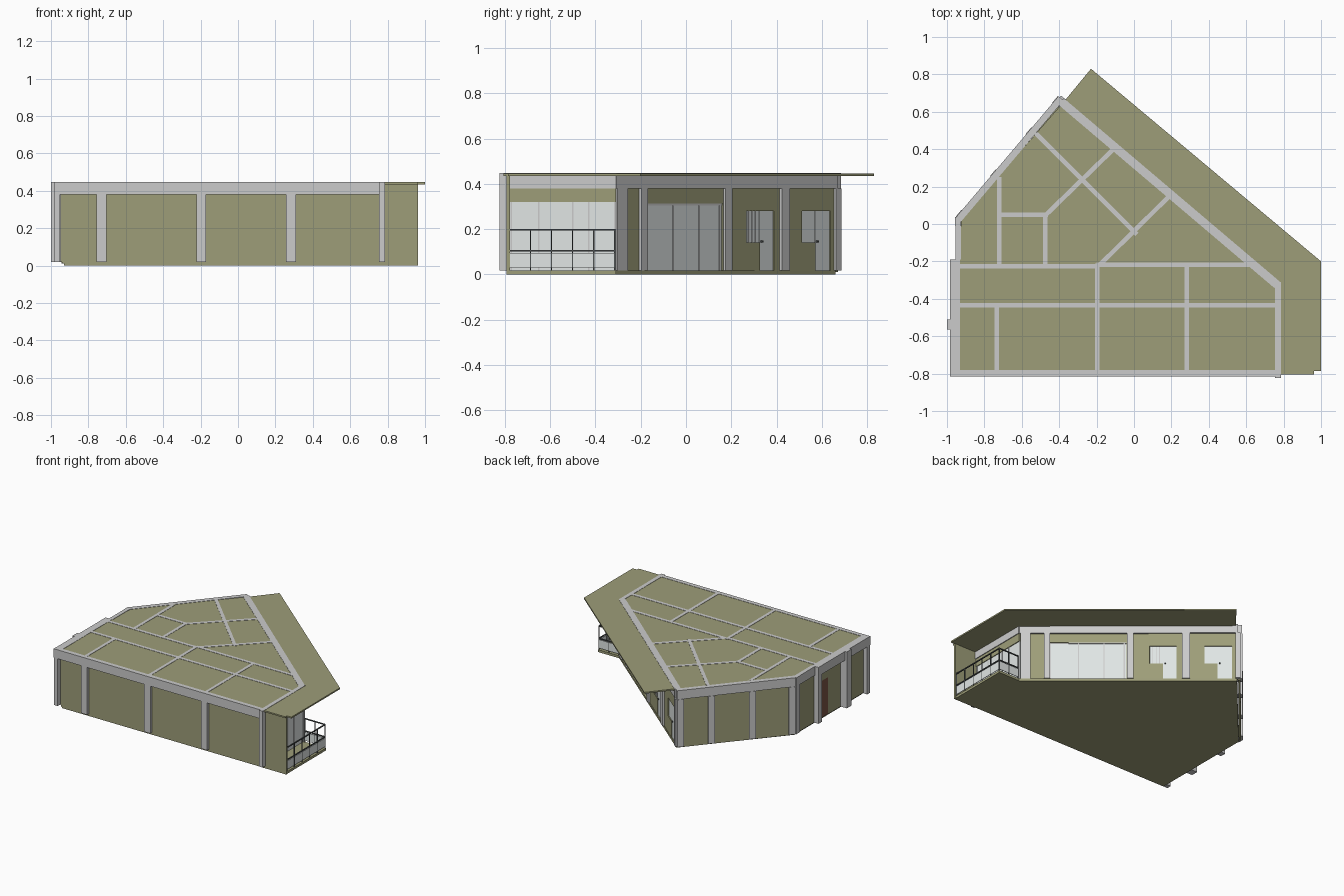
import bpy, bmesh
from mathutils import Vector


def material(name, rgb):
    m = bpy.data.materials.new(name)
    m.diffuse_color = (*rgb, 1)
    return m


OLIVE = material("olive", (0.34, 0.34, 0.19))
GLASS = material("pale_glass", (0.75, 0.79, 0.78))
DARK = material("dark_metal", (0.08, 0.09, 0.09))
BROWN = material("brown_wood", (0.2, 0.09, 0.06))


def prism(name, pts, z0, z1, mat=None):
    bm = bmesh.new()
    f = bm.faces.new([bm.verts.new((x, y, z0)) for x, y in pts])
    r = bmesh.ops.extrude_face_region(bm, geom=[f])
    bmesh.ops.translate(bm, vec=(0, 0, z1 - z0),
                        verts=[v for v in r["geom"] if isinstance(v, bmesh.types.BMVert)])
    bmesh.ops.recalc_face_normals(bm, faces=bm.faces)
    me = bpy.data.meshes.new(name)
    bm.to_mesh(me)
    bm.free()
    ob = bpy.data.objects.new(name, me)
    bpy.context.collection.objects.link(ob)
    if mat:
        me.materials.append(mat)
    return ob


def seg(name, p, q, w, z0, z1, mat=None):
    """Box of width w running from p to q in plan."""
    p, q = Vector(p), Vector(q)
    d = (q - p).normalized()
    n = Vector((-d.y, d.x)) * w / 2
    return prism(name, [p + n, p - n, q - n, q + n], z0, z1, mat)


def along(p, q, t):
    return Vector(p).lerp(Vector(q), t)


FLOOR, BEAM, TOP = 0.018, 0.38, 0.448

# Floor with balcony, roof with overhang
prism("floor_slab", [(-0.93, -0.79), (0.96, -0.79), (0.96, -0.31), (0.78, -0.31),
                     (-0.38, 0.66), (-0.93, 0.02)], 0, FLOOR, OLIVE)
prism("roof_slab", [(-0.965, -0.805), (0.963, -0.805), (0.963, -0.785), (1, -0.785), (1, -0.2),
                    (-0.23, 0.83), (-0.37, 0.66), (-0.92, 0.03), (-0.94, -0.19), (-0.965, -0.2)],
      0.435, 0.446, OLIVE)

# Perimeter beams
A, B = (0.765, -0.325), (-0.39, 0.655)
C, D = (-0.39, 0.672), (-0.938, 0.025)
for i, (p, q, w) in enumerate([
        ((-0.985, -0.798), (0.785, -0.798), 0.033),
        ((-0.957, -0.812), (-0.957, -0.19), 0.055),
        ((-0.94, -0.19), (-0.94, 0.035), 0.03),
        (C, D, 0.036), (A, B, 0.045),
        ((0.77, -0.81), (0.77, -0.31), 0.03)]):
    seg(f"edge_beam_{i}", p, q, w, BEAM, TOP)

# Interior beams flush with the roof, with partition walls below
for i, (p, q) in enumerate([
        ((-0.93, -0.435), (0.76, -0.435)), ((-0.93, -0.227), (-0.2, -0.227)),
        ((-0.2, -0.217), (0.65, -0.217)), ((-0.735, -0.79), (-0.735, -0.435)),
        ((-0.197, -0.79), (-0.197, -0.21)), ((0.283, -0.79), (0.283, -0.21)),
        ((-0.72, -0.22), (-0.72, 0.25)), ((-0.72, 0.05), (-0.46, 0.05)),
        ((-0.475, -0.22), (-0.475, 0.05)), ((-0.525, 0.485), (0.015, -0.055)),
        ((-0.475, 0.045), (-0.1, 0.41)), ((-0.185, -0.22), (0.2, 0.16))]):
    seg(f"roof_beam_{i}", p, q, 0.024, BEAM, TOP)
    seg(f"partition_{i}", along(p, q, 0.03), along(p, q, 0.97), 0.016, FLOOR, BEAM, OLIVE)

# Front wall, wing wall and front columns
seg("front_wall", (-0.94, -0.785), (0.77, -0.785), 0.014, 0.01, BEAM, OLIVE)
seg("wing_wall", (0.76, -0.785), (0.963, -0.785), 0.014, 0, 0.44, OLIVE)
for x, w in ((-0.73, 0.052), (-0.197, 0.052), (0.283, 0.052)):
    seg("front_column", (x - w / 2, -0.795), (x + w / 2, -0.795), 0.035, FLOOR, BEAM)
seg("front_right_column", (0.755, -0.805), (0.785, -0.805), 0.038, FLOOR, TOP)
seg("front_left_column", (-0.985, -0.795), (-0.953, -0.795), 0.035, FLOOR, BEAM)

# Left wall with brown door and projecting columns
seg("left_wall", (-0.94, -0.785), (-0.94, -0.36), 0.016, FLOOR, BEAM, OLIVE)
seg("left_wall_end", (-0.94, -0.25), (-0.94, 0.02), 0.016, FLOOR, BEAM, OLIVE)
seg("door_head", (-0.94, -0.36), (-0.94, -0.25), 0.016, 0.3, BEAM, OLIVE)
seg("entrance_door", (-0.94, -0.36), (-0.94, -0.25), 0.01, FLOOR, 0.3, BROWN)
seg("left_column_tall", (-0.965, -0.565), (-0.965, -0.51), 0.07, FLOOR, TOP)
seg("left_column_step", (-0.96, -0.235), (-0.96, -0.19), 0.05, FLOOR, TOP)
seg("left_corner_column", (-0.942, -0.01), (-0.942, 0.038), 0.03, FLOOR, TOP)

# Left diagonal wall and columns
seg("diagonal_wall", along(C, D, 0.01), D, 0.016, 0.01, BEAM, OLIVE)
for t in (0.03, 0.29, 0.635, 0.97):
    seg("diagonal_column", along(C, D, t - 0.028), along(C, D, t + 0.028), 0.042, FLOOR, BEAM)


# Back facade, addressed by its y coordinate
def back(name, y0, y1, w, z0, z1, mat=None):
    k = A[1] - B[1]
    return seg(name, along(A, B, (A[1] - y0) / k), along(A, B, (A[1] - y1) / k), w, z0, z1, mat)


for y0, y1, z0, z1 in [(-0.31, -0.19, FLOOR, BEAM), (-0.19, 0.155, 0.312, BEAM),
                       (0.155, 0.26, FLOOR, BEAM), (0.26, 0.32, FLOOR, 0.14),
                       (0.26, 0.38, 0.28, BEAM), (0.38, 0.505, FLOOR, BEAM),
                       (0.505, 0.565, FLOOR, 0.14), (0.505, 0.63, 0.28, BEAM),
                       (0.63, 0.655, FLOOR, BEAM)]:
    back("back_wall", y0, y1, 0.02, z0, z1, OLIVE)
for y0, y1 in [(-0.32, -0.275), (-0.215, -0.187), (0.157, 0.187), (0.405, 0.44), (0.645, 0.668)]:
    back("back_column", y0, y1, 0.048, FLOOR, BEAM)
back("large_window", -0.19, 0.155, 0.006, FLOOR, 0.312, GLASS)
for y in (-0.188, -0.062, 0.053, 0.143):
    back("window_mullion", y, y + 0.005, 0.012, FLOOR, 0.312)
back("window_top_rail", -0.19, 0.155, 0.012, 0.304, 0.312)
for y0, ym, y1 in [(0.26, 0.32, 0.38), (0.505, 0.565, 0.63)]:
    back("small_window", y0, ym, 0.006, 0.14, 0.28, GLASS)
    back("back_door", ym, y1, 0.01, FLOOR, 0.28, GLASS)
    back("door_handle", ym + 0.006, ym + 0.013, 0.024, 0.14, 0.15, DARK)
for y in (0.272, 0.287, 0.302):
    back("window_bar", y, y + 0.003, 0.012, 0.14, 0.28)

# Glazed balcony wall
seg("glazing", (0.77, -0.78), (0.77, -0.31), 0.006, FLOOR, 0.32, GLASS)
seg("glazing_head", (0.77, -0.78), (0.77, -0.31), 0.018, 0.32, BEAM, OLIVE)
for y in (-0.772, -0.65, -0.5, -0.43, -0.315):
    seg("glazing_mullion", (0.77, y - 0.003), (0.77, y + 0.003), 0.012, FLOOR, 0.32)

# Balcony railing along two sides
path = [(0.955, -0.78), (0.955, -0.315), (0.785, -0.315)]
for (p, q), n in zip(zip(path, path[1:]), (5, 2)):
    for z in (0.1, 0.194):
        seg("railing_bar", p, q, 0.008, z, z + 0.007, DARK)
    seg("railing_panel", p, q, 0.004, 0.03, 0.095, GLASS)
    for i in range(n + 1):
        c = along(p, q, i / n)
        seg("railing_post", c - Vector((0.003, 0)), c + Vector((0.003, 0)), 0.006, FLOOR, 0.2, DARK)
